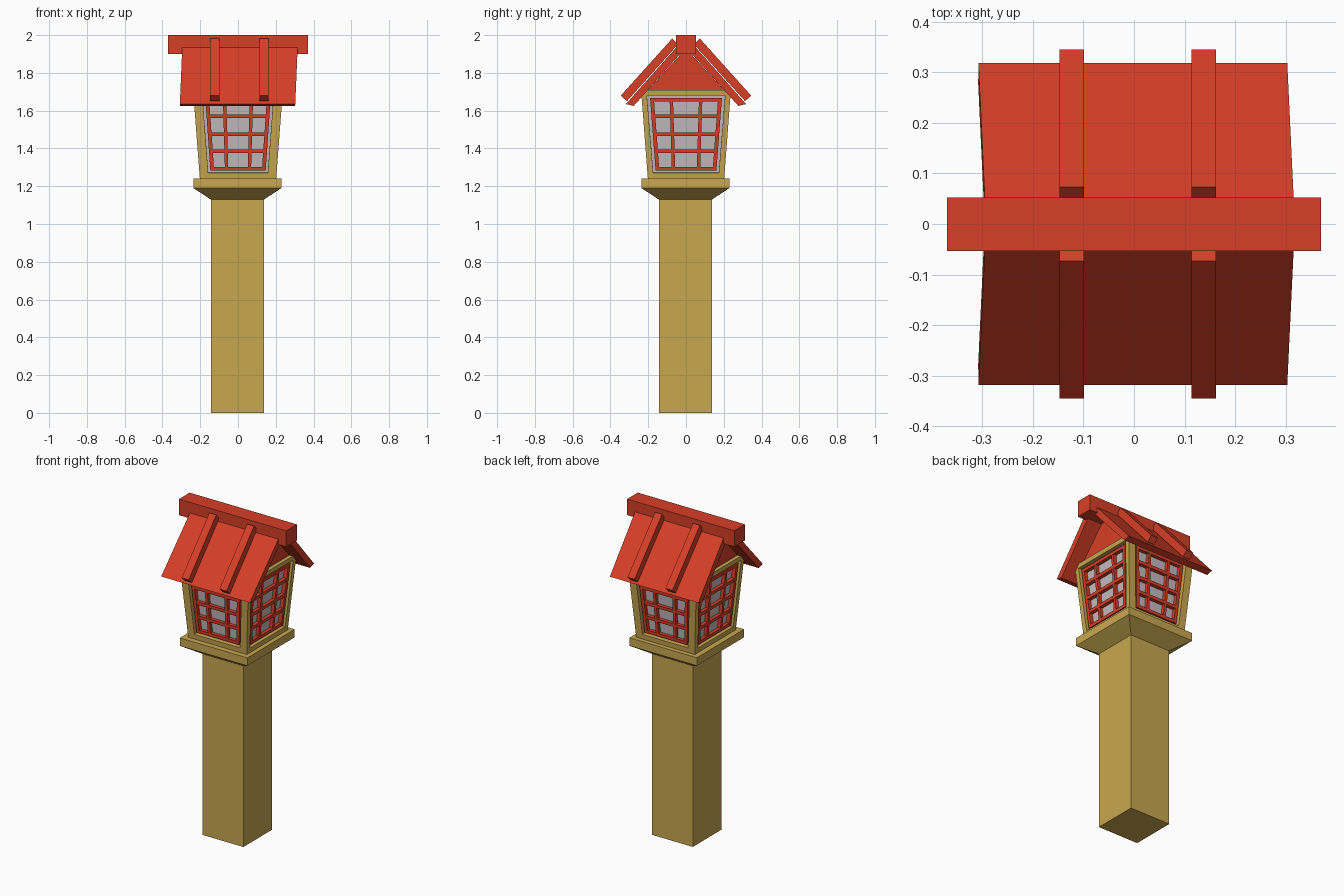
import bpy, bmesh
from math import pi
from mathutils import Matrix, Vector

if "Cube" in bpy.data.objects:
    bpy.data.objects.remove(bpy.data.objects["Cube"])


def material(name, rgb):
    m = bpy.data.materials.new(name)
    m.diffuse_color = (*rgb, 1)
    m.use_nodes = True
    m.node_tree.nodes["Principled BSDF"].inputs["Base Color"].default_value = m.diffuse_color
    return m


WOOD = material("tan_wood", (0.58, 0.39, 0.08))
RED = material("red_paint", (0.68, 0.05, 0.02))
PANE = material("pale_pane", (0.55, 0.50, 0.53))


def loft(bm, rings):
    """Join rings of equal point count and cap both ends."""
    vs = [[bm.verts.new(p) for p in r] for r in rings]
    n = len(vs[0])
    for a, b in zip(vs, vs[1:]):
        for i in range(n):
            j = (i + 1) % n
            bm.faces.new((a[i], a[j], b[j], b[i]))
    bm.faces.new(vs[0][::-1])
    bm.faces.new(vs[-1])


def finish(bm, name, *mats):
    bmesh.ops.recalc_face_normals(bm, faces=bm.faces[:])
    me = bpy.data.meshes.new(name)
    bm.to_mesh(me)
    bm.free()
    for m in mats:
        me.materials.append(m)
    ob = bpy.data.objects.new(name, me)
    bpy.context.collection.objects.link(ob)
    return ob


def lofted(name, mat, rings):
    bm = bmesh.new()
    loft(bm, rings)
    return finish(bm, name, mat)


def square(h, z, c=0.0):
    return [(c + x * h, c + y * h, z) for x, y in ((-1, -1), (1, -1), (1, 1), (-1, 1))]


def extrude_x(name, profile, x0, x1, shear=0.0, z0=0.0):
    """Extrude a (y, z) profile along x, leaning sideways with height."""
    return lofted(name, RED, [[(x + shear * (z - z0), y, z) for y, z in profile]
                              for x in (x0, x1)])


# Post and flared collar
lofted("post", WOOD, [square(0.141, 0, -0.003), square(0.141, 1.13, -0.003)])
lofted("collar", WOOD, [square(0.141, 1.13, -0.003), square(0.233, 1.19, -0.003),
                        square(0.233, 1.24, -0.003)])

# Lantern body: tapered box with a recessed opening on each side
Z0, Z1, H0, H1 = 1.24, 1.71, 0.202, 0.238
bm = bmesh.new()
loft(bm, [square(H0, Z0), square(H1, Z1)])
bmesh.ops.recalc_face_normals(bm, faces=bm.faces[:])
bm.normal_update()
sides = [f for f in bm.faces if abs(f.normal.z) < 0.5]
bmesh.ops.inset_individual(bm, faces=sides, thickness=0.042)
for f in sides:
    f.normal_update()
    if abs(f.normal.y) > 0.5:          # front and back openings are narrower
        for v in f.verts:
            v.co.x *= 0.91
for f in sides:
    n = f.normal.copy()
    r = bmesh.ops.extrude_discrete_faces(bm, faces=[f])["faces"][0]
    r.material_index = 1
    for v in r.verts:
        v.co -= n * 0.03
finish(bm, "lantern_body", WOOD, PANE)

# Window lattices: tapered frame, two uprights, three cross bars
K = (H1 - H0) / (Z1 - Z0)
W0, W1 = 1.283, 1.668


def lattice(name, angle, narrow):
    rot = Matrix.Rotation(angle, 4, 'Z')
    bm = bmesh.new()

    def half(z):
        return (0.161 + (z - W0) * 0.076) * narrow

    def bar(a, b, za, zb, left=0.0, right=0.0, depth=0.007):
        # a, b are fractions of the half width; left and right are offsets
        def ring(d):
            pts = []
            for t, off, z in ((a, left, za), (b, right, za), (b, right, zb), (a, left, zb)):
                y = -(H0 + (z - Z0) * K) + d
                pts.append(rot @ Vector((t * half(z) + off, y, z)))
            return pts
        loft(bm, [ring(depth), ring(0.032)])

    t = 0.02
    bar(-1, -1, W0, W1, 0, t)
    bar(1, 1, W0, W1, -t, 0)
    for u in (-0.41, 0.41):
        bar(u, u, W0, W1, -0.009, 0.009, 0.009)
    for z in (W0 + 0.01, 1.385, 1.475, 1.57, W1 - 0.01):
        bar(-1, 1, z - 0.01, z + 0.01, 0.002, -0.002, 0.008)
    finish(bm, name, RED)


for i, side in enumerate(("front", "right", "back", "left")):
    lattice(side + "_window_lattice", i * pi / 2, 0.91 if i % 2 == 0 else 1.0)

# Gable filler under the roof
extrude_x("gable", [(-0.205, 1.705), (0.205, 1.705), (0, 1.93)], -0.215, 0.215)

# Roof panels (slightly skewed) and raised battens on both slopes
panel = [(-0.318, 1.635), (-0.277, 1.625), (-0.015, 1.918), (-0.04, 1.948)]
batten = [(-0.345, 1.68), (-0.313, 1.65), (-0.042, 1.951), (-0.073, 1.982)]
for side, s in (("front", 1), ("back", -1)):
    extrude_x(side + "_roof_panel", [(y * s, z) for y, z in panel],
              -0.308, 0.303, 0.042, 1.63)
    for label, x in (("left", -0.147), ("right", 0.114)):
        extrude_x(f"{side}_{label}_batten", [(y * s, z) for y, z in batten], x, x + 0.048)

# Ridge beam
extrude_x("ridge_beam", [(-0.053, 1.9), (0.052, 1.9), (0.052, 2.0), (-0.053, 2.0)],
          -0.37, 0.37)
